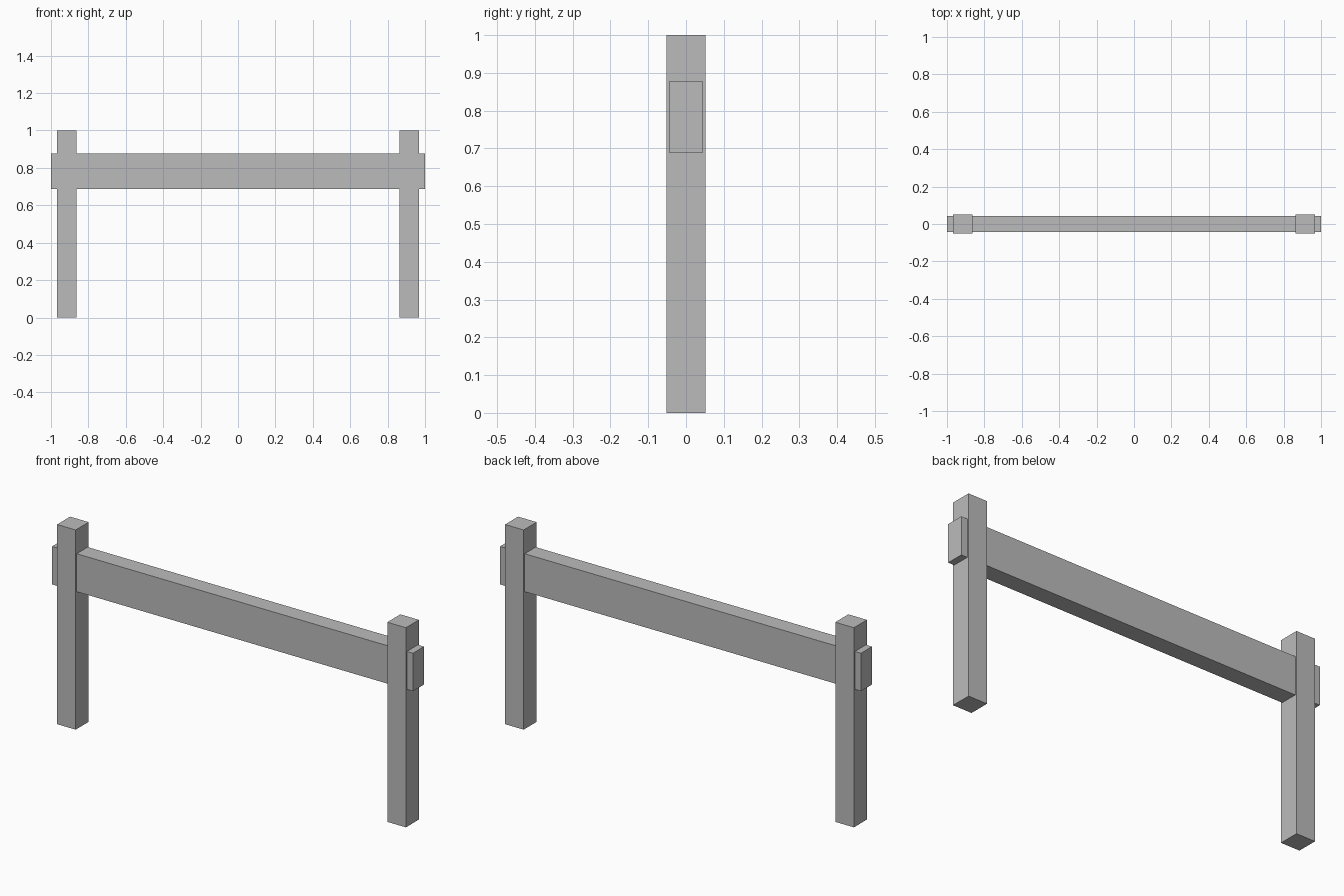
import bpy

if "Cube" in bpy.data.objects:
    bpy.data.objects.remove(bpy.data.objects["Cube"])

grey = bpy.data.materials.new("plain grey")
grey.diffuse_color = (0.5, 0.5, 0.5, 1)
grey.use_nodes = True
grey.node_tree.nodes["Principled BSDF"].inputs["Base Color"].default_value = grey.diffuse_color


def box(name, center, size):
    bpy.ops.mesh.primitive_cube_add(size=1, location=center)
    obj = bpy.context.object
    obj.name = name
    obj.scale = size
    bpy.ops.object.transform_apply(location=False, rotation=False, scale=True)
    obj.data.materials.append(grey)
    return obj


# Two square posts
for side, sign in (("left", -1), ("right", 1)):
    box(side + "_post", (sign * 0.915, 0, 0.5), (0.103, 0.103, 1.0))

# Rail running through both posts
box("rail", (0, 0, 0.783), (2.0, 0.087, 0.19))
